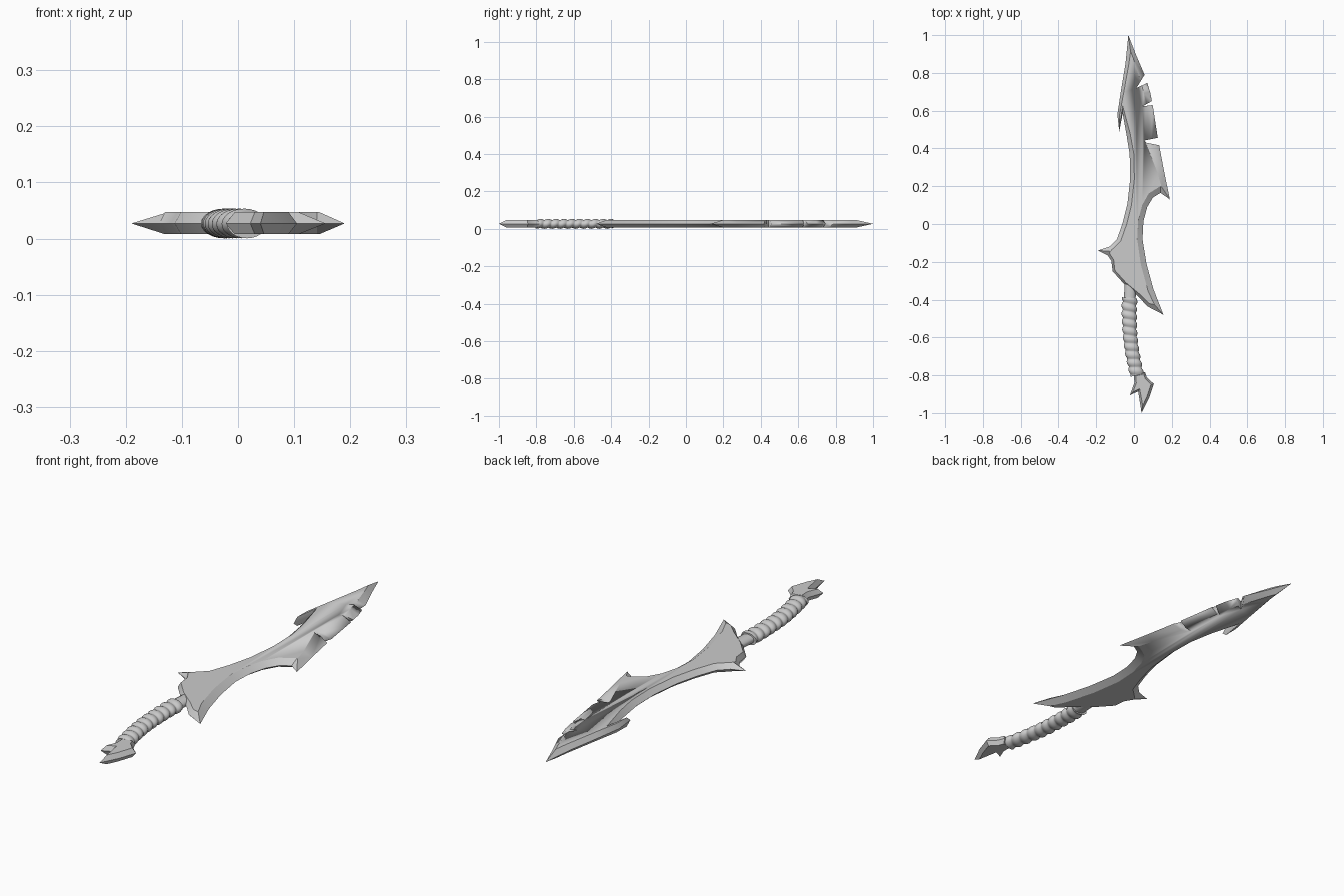
import bpy, bmesh, math
from mathutils import Vector

if "Cube" in bpy.data.objects:
    bpy.data.objects.remove(bpy.data.objects["Cube"])

MID, TOP, LOW = 0.027, 0.047, 0.008


def finish(name, bm, angle=30):
    bmesh.ops.recalc_face_normals(bm, faces=bm.faces)
    me = bpy.data.meshes.new(name)
    bm.to_mesh(me)
    bm.free()
    ob = bpy.data.objects.new(name, me)
    bpy.context.collection.objects.link(ob)
    bpy.ops.object.select_all(action='DESELECT')
    ob.select_set(True)
    bpy.context.view_layer.objects.active = ob
    bpy.ops.object.shade_smooth_by_angle(angle=math.radians(angle))
    return ob


def inset(pts):
    # mitred inward offset of a clockwise outline of (x, y, bevel width)
    out = []
    for i, (x, y, w) in enumerate(pts):
        p = Vector((x, y))
        a = (p - Vector(pts[i - 1][:2])).normalized()
        b = (Vector(pts[(i + 1) % len(pts)][:2]) - p).normalized()
        n = (Vector((a.y, -a.x)) + Vector((b.y, -b.x))) / 2
        out.append(p + n.normalized() * w / max(n.length, 0.25))
    return out


def loft(bm, loops):
    for a, b in zip(loops, loops[1:]):
        for i in range(len(a)):
            j = (i + 1) % len(a)
            bm.faces.new((a[i], a[j], b[j], b[i]))
    bm.faces.new(loops[0])
    bm.faces.new(loops[-1])


def edged_plate(name, pts):
    # flat plate whose rim is ground to an edge at mid height
    bm = bmesh.new()
    inner = inset(pts)
    loft(bm, [[bm.verts.new((p[0], p[1], z)) for p in loop]
              for loop, z in ((inner, LOW), (pts, MID), (inner, TOP))])
    return finish(name, bm)


# blade outline, clockwise from the tip
blade = edged_plate("blade", [
    (-.03, 1.0, .022), (.013, .89, .02), (.056, .79, .03), (.085, .70, .033),
    (.099, .63, .035), (.126, .455, .035), (.16, .275, .035),
    (.19, .13, .03), (.14, .165, .03), (.10, .14, .03), (.07, .09, .028),
    (.05, .015, .028), (.045, -.08, .028), (.066, -.21, .03), (.103, -.345, .03),
    (.156, -.48, .025), (.07, -.435, .018), (.025, -.385, .014), (-.05, -.32, .012),
    (-.113, -.25, .012), (-.12, -.195, .013), (-.14, -.165, .014),
    (-.19, -.14, .025), (-.13, -.12, .02), (-.09, -.08, .022), (-.06, .005, .022),
    (-.035, .105, .022), (-.02, .24, .022), (-.023, .37, .022), (-.04, .475, .02),
    (-.06, .585, .01), (-.078, .49, .006), (-.088, .58, .012),
    (-.07, .70, .016), (-.045, .85, .018)])

# chips broken out of the cutting edge
bm = bmesh.new()
for chip in ([(.013, .72), (.073, .818), (.087, .755)],
             [(.045, .623), (.117, .663), (.125, .633)],
             [(.055, .442), (.16, .463), (.17, .41), (.065, .43)]):
    loft(bm, [[bm.verts.new((x, y, z)) for x, y in chip] for z in (-.05, .1)])
cutter = finish("chip_cutter", bm)
cutter.hide_render = True
bpy.context.view_layer.objects.active = blade
mod = blade.modifiers.new("chips", 'BOOLEAN')
mod.operation, mod.object, mod.solver = 'DIFFERENCE', cutter, 'EXACT'
bpy.ops.object.modifier_apply(modifier=mod.name)
bpy.data.objects.remove(cutter)

# forked pommel
edged_plate("pommel", [
    (0, -.795, .01), (.058, -.782, .01), (.068, -.812, .01), (.105, -.845, .013),
    (.08, -.92, .013), (.04, -1.0, .012), (.022, -.885, .01),
    (-.022, -.905, .009), (.002, -.84, .01)])

PATH = [(-.018, -.32), (-.026, -.45), (-.021, -.6), (-.006, -.7), (.018, -.81)]


def centre(y):
    for (xa, ya), (xb, yb) in zip(PATH, PATH[1:]):
        if y >= yb:
            break
    t = (ya - y) / (ya - yb)
    return xa + (xb - xa) * t


def grip_tube(name, y0, y1, steps, sides, radius):
    # oval tube swept along the curved grip
    bm = bmesh.new()
    loops = []
    for k in range(steps + 1):
        y = y0 + (y1 - y0) * k / steps
        cx = (centre(y - .03) + centre(y) + centre(y + .03)) / 3
        slope = (centre(y + .03) - centre(y - .03)) / .06
        loop = []
        for i in range(sides):
            a = math.tau * i / sides
            rx, rz = radius(y, a)
            d = rx * math.cos(a)
            loop.append(bm.verts.new((cx + d, y - slope * d, MID + rz * math.sin(a))))
        loops.append(loop)
    loft(bm, loops)
    return finish(name, bm, 50)


# plain collar under the blade, then the cord-wrapped grip
grip_tube("grip_core", -.32, -.80, 16, 12, lambda y, a: (.031, .019))


def cord(y, a):
    bump = abs(math.sin(math.pi * ((-.39 - y) / .042 + a / math.tau)))
    taper = 1 - .12 * (-.39 - y) / .41
    return (.034 + .008 * bump) * taper, .0195 + .007 * bump


grip_tube("grip_wrap", -.39, -.80, 100, 24, cord)
